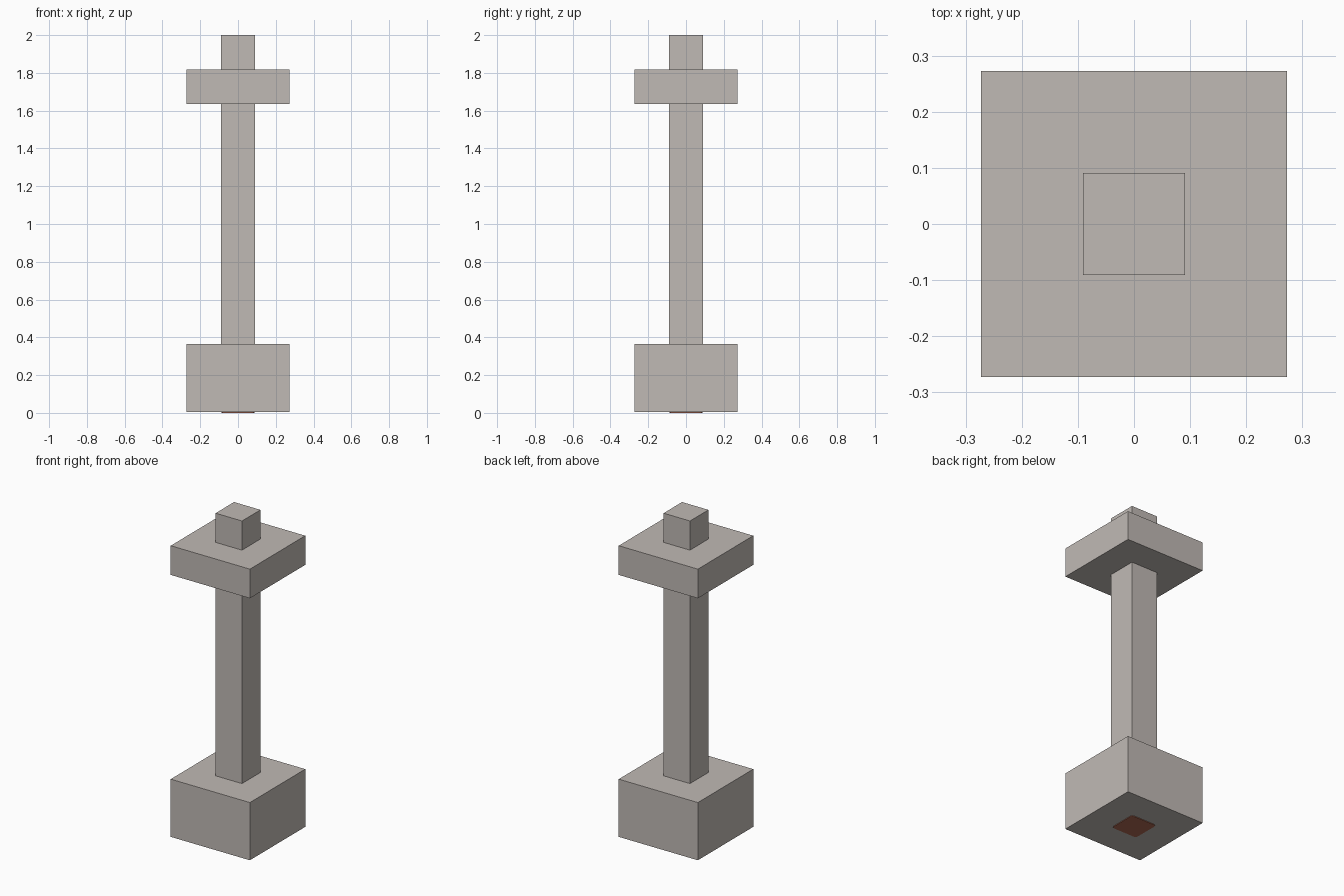
import bpy

cube = bpy.data.objects.get("Cube")
if cube:
    bpy.data.objects.remove(cube, do_unlink=True)


def make_material(name, rgb):
    mat = bpy.data.materials.new(name)
    mat.use_nodes = True
    mat.diffuse_color = (*rgb, 1)
    mat.node_tree.nodes["Principled BSDF"].inputs["Base Color"].default_value = (*rgb, 1)
    return mat


stone = make_material("pale warm stone", (0.53, 0.49, 0.46))
clay = make_material("red brown", (0.42, 0.14, 0.085))

UNIT = 2 / 11      # one block of the square module
PAD = 0.004        # thickness of the pad under the base


def block(name, width, bottom, top, mat):
    """Square block centred on the z axis."""
    bpy.ops.mesh.primitive_cube_add(size=1, location=(0, 0, (bottom + top) / 2))
    obj = bpy.context.object
    obj.name = name
    obj.scale = (width, width, top - bottom)
    bpy.ops.object.transform_apply(location=False, rotation=False, scale=True)
    obj.data.materials.append(mat)
    return obj


# Stacked stone parts: name, width and height range in modules
for name, width, low, high in (
    ("base", 3, 0, 2),
    ("column", 1, 2, 9),
    ("capital_slab", 3, 9, 10),
    ("top_stub", 1, 10, 11),
):
    block(name, width * UNIT, max(low * UNIT, PAD), high * UNIT, stone)

# Thin pad with clipped corners under the base
pad = block("bottom_pad", UNIT * 0.96, 0, PAD, clay)
bevel = pad.modifiers.new("clipped_corners", "BEVEL")
bevel.affect = "VERTICES"
bevel.width = 0.015
bevel.segments = 2
bevel.use_clamp_overlap = False
pad.modifiers.remove(bevel)

# Clip only the upright edges of the pad
import bmesh
bm = bmesh.new()
bm.from_mesh(pad.data)
upright = [e for e in bm.edges if abs(e.verts[0].co.z - e.verts[1].co.z) > PAD / 2]
bmesh.ops.bevel(bm, geom=upright, offset=0.016, offset_type="OFFSET",
                segments=2, profile=0.5, affect="EDGES")
bm.to_mesh(pad.data)
bm.free()
